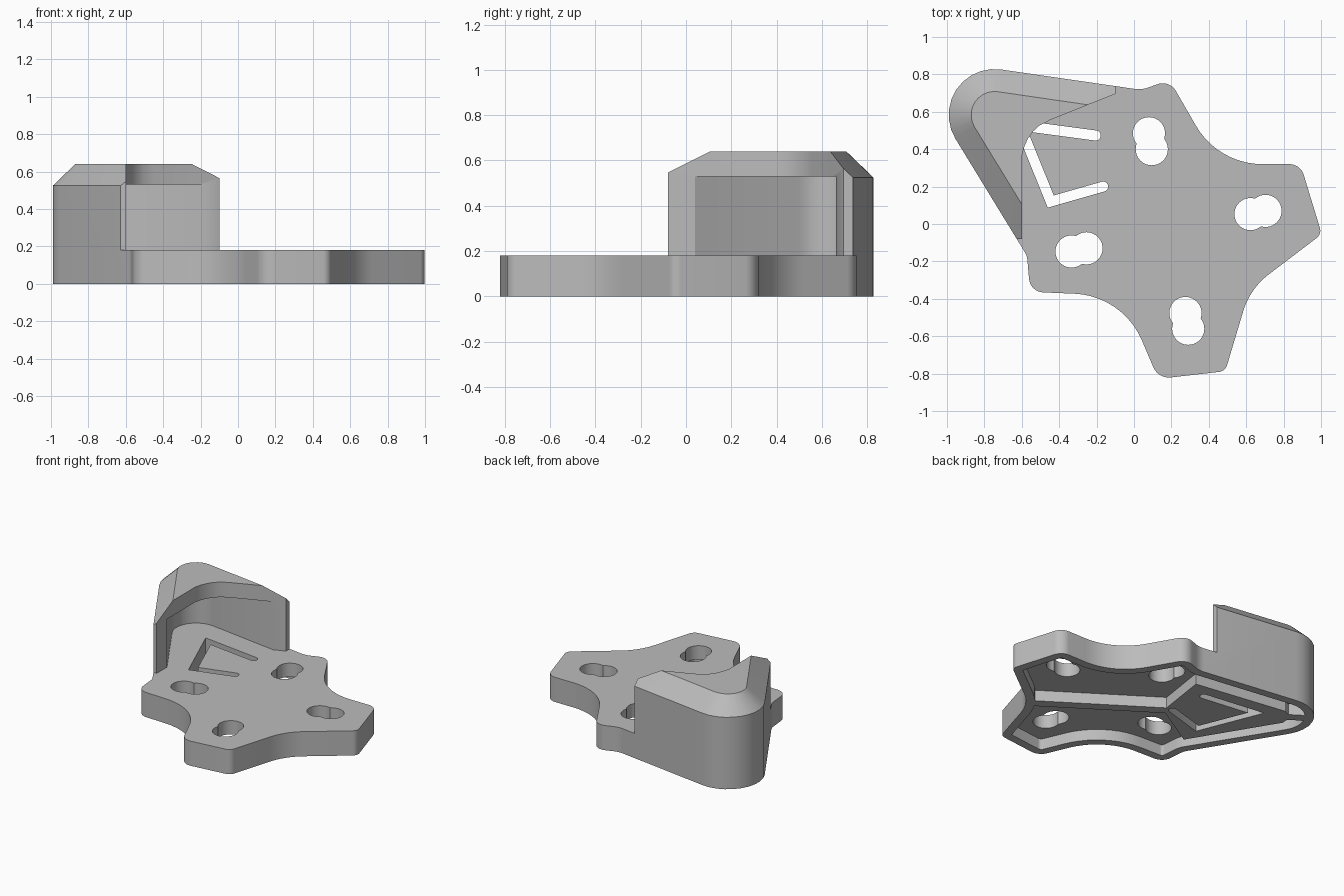
import bpy, bmesh, math
from mathutils import Vector

cube = bpy.data.objects.get("Cube")
if cube:
    bpy.data.objects.remove(cube)

PLATE_TOP, LIP_UNDER, CHAMFER_LOW, WALL_TOP = 0.18, 0.53, 0.525, 0.64

# Plate outline, clockwise: corner position and fillet radius
OUTLINE = [(-1.227, 0.901, 0.245), (0.04, 0.717, 0.15), (0.19, 0.77, 0.08),
           (0.45, 0.32, 0.41), (0.89, 0.32, 0.08), (1.004, -0.054, 0.05),
           (0.62, -0.346, 0.385), (0.488, -0.787, 0.05), (0.13, -0.828, 0.09),
           (-0.06, -0.383, 0.41), (-0.555, -0.363, 0.08), (-0.572, -0.17, 0.1)]
AXIS_START = Vector((-0.755, 0.585))
AXIS = Vector((0.83, -0.555)).normalized()


def rounded(corners, inset=0.0, segs=10):
    """Clockwise polygon with filleted corners, moved inwards by inset."""
    pts, n = [], len(corners)
    for i, (x, y, r) in enumerate(corners):
        p = Vector((x, y))
        a = (p - Vector(corners[i - 1][:2])).normalized()
        b = (Vector(corners[(i + 1) % n][:2]) - p).normalized()
        turn = math.atan2(a.x * b.y - a.y * b.x, a.dot(b))
        half = abs(turn) / 2
        na, nb = Vector((a.y, -a.x)), Vector((b.y, -b.x))
        mid = (na + nb).normalized()
        p = p + mid * inset / math.cos(half)
        convex = turn < 0
        r = max(r - inset, 0.015) if convex else r + inset
        side = 1 if convex else -1
        centre = p + mid * side * r / math.cos(half)
        start = na * -side * r
        for k in range(segs + 1):
            t = turn * k / segs
            c, s = math.cos(t), math.sin(t)
            pts.append(centre + Vector((start.x * c - start.y * s, start.x * s + start.y * c)))
    return pts


def loft(name, rings):
    """Closed solid through (points, height) rings of equal length."""
    bm = bmesh.new()
    loops = [[bm.verts.new((p[0], p[1], z)) for p in pts] for pts, z in rings]
    n = len(loops[0])
    for low, high in zip(loops, loops[1:]):
        for i in range(n):
            j = (i + 1) % n
            bm.faces.new((low[i], low[j], high[j], high[i]))
    bm.faces.new(loops[0])
    bm.faces.new(loops[-1])
    bmesh.ops.recalc_face_normals(bm, faces=bm.faces)
    mesh = bpy.data.meshes.new(name)
    bm.to_mesh(mesh)
    bm.free()
    ob = bpy.data.objects.new(name, mesh)
    bpy.context.collection.objects.link(ob)
    return ob


def prism(name, pts, low, high):
    return loft(name, [(pts, low), (pts, high)])


def cut(target, cutter):
    """Subtract the cutter and discard it."""
    mod = target.modifiers.new("cut", 'BOOLEAN')
    mod.operation, mod.solver, mod.object = 'DIFFERENCE', 'EXACT', cutter
    bpy.context.view_layer.objects.active = target
    bpy.ops.object.modifier_apply(modifier=mod.name)
    bpy.data.objects.remove(cutter)


def arc(centre, r, start, end, segs):
    return [Vector(centre) + r * Vector((math.cos(start + (end - start) * k / segs),
                                         math.sin(start + (end - start) * k / segs)))
            for k in range(segs + 1)]


def stroke(path, w):
    """Outline of a mitred band of half width w with round ends."""
    path = [Vector(p) for p in path]
    dirs = [(b - a).normalized() for a, b in zip(path, path[1:])]
    left, right = [], []
    for i in range(1, len(path) - 1):
        m = (dirs[i - 1].orthogonal() + dirs[i].orthogonal()).normalized()
        m *= w / m.dot(dirs[i].orthogonal())
        left.append(path[i] + m)
        right.append(path[i] - m)
    a0 = math.atan2(dirs[0].y, dirs[0].x) - math.pi / 2
    a1 = math.atan2(dirs[-1].y, dirs[-1].x) + math.pi / 2
    return (arc(path[0], w, a0, a0 - math.pi, 8) + left
            + arc(path[-1], w, a1, a1 - math.pi, 8) + right[::-1])


def mirrored(p):
    """Reflect a point across the diagonal axis of the plate."""
    d = Vector(p) - AXIS_START
    return AXIS_START + 2 * d.dot(AXIS) * AXIS - d


# Whole body with the chamfered top edge
body = loft("corner_bracket", [(rounded(OUTLINE), 0), (rounded(OUTLINE), CHAMFER_LOW),
                               (rounded(OUTLINE, 0.12), WALL_TOP)])

# Clear everything above the plate except the corner wall
inner_edge = [(-0.10, 1.2), (-0.10, 0.695), (-0.24, 0.64), (-0.45, 0.555), (-0.505, 0.527),
              (-0.54, 0.495), (-0.568, 0.455), (-0.588, 0.41), (-0.6, 0.36), (-0.6, -0.08)]
cut(body, prism("clearance", inner_edge + [(-1.3, -0.08), (-1.3, -1.2), (1.3, -1.2), (1.3, 1.2)],
                PLATE_TOP, 1))

# Hollow beneath the overhanging lip
cut(body, prism("lip_hollow", rounded(OUTLINE, 0.085), PLATE_TOP, LIP_UNDER))

# Underside recess, leaving a rim, a diagonal rib and a block round the slot
recess = prism("recess", rounded(OUTLINE, 0.06), -0.1, 0.08)
side = AXIS.orthogonal() * 0.035
ends = [AXIS_START - AXIS, AXIS_START + AXIS * 3]
cut(recess, prism("rib", [ends[0] + side, ends[1] + side, ends[1] - side, ends[0] - side], -0.2, 0.2))
upper = [(-0.06, 0.565), (-0.743, 0.669)]
block = [(-0.12, 0.16)] + upper + [AXIS_START - AXIS * 0.085] + [mirrored(p) for p in upper[::-1]]
cut(recess, prism("block", block, -0.3, 0.3))
cut(body, recess)

# Overlapping pairs of mounting holes
for pair in [((0.08, 0.485), (0.095, 0.40)), ((0.623, 0.053), (0.703, 0.07)),
             ((-0.334, -0.147), (-0.254, -0.13)), ((0.275, -0.476), (0.29, -0.56))]:
    for centre in pair:
        cut(body, prism("hole", arc(centre, 0.086, 0, math.tau, 40)[:-1], -0.1, 0.3))

# Plain open triangular slot through the plate
slot = [(-0.205, 0.473), (-0.61, 0.527), (-0.445, 0.12), (-0.165, 0.2)]
cut(body, prism("slot", stroke(slot, 0.027), -0.2, 0.3))

# Single grey finish
grey = bpy.data.materials.new("plain_grey")
grey.use_nodes = True
colour = (0.5, 0.5, 0.5, 1)
grey.diffuse_color = colour
grey.node_tree.nodes["Principled BSDF"].inputs["Base Color"].default_value = colour
body.data.materials.clear()
body.data.materials.append(grey)

bpy.ops.object.select_all(action='DESELECT')
body.select_set(True)
bpy.context.view_layer.objects.active = body
bpy.ops.object.shade_smooth_by_angle(angle=math.radians(30))
